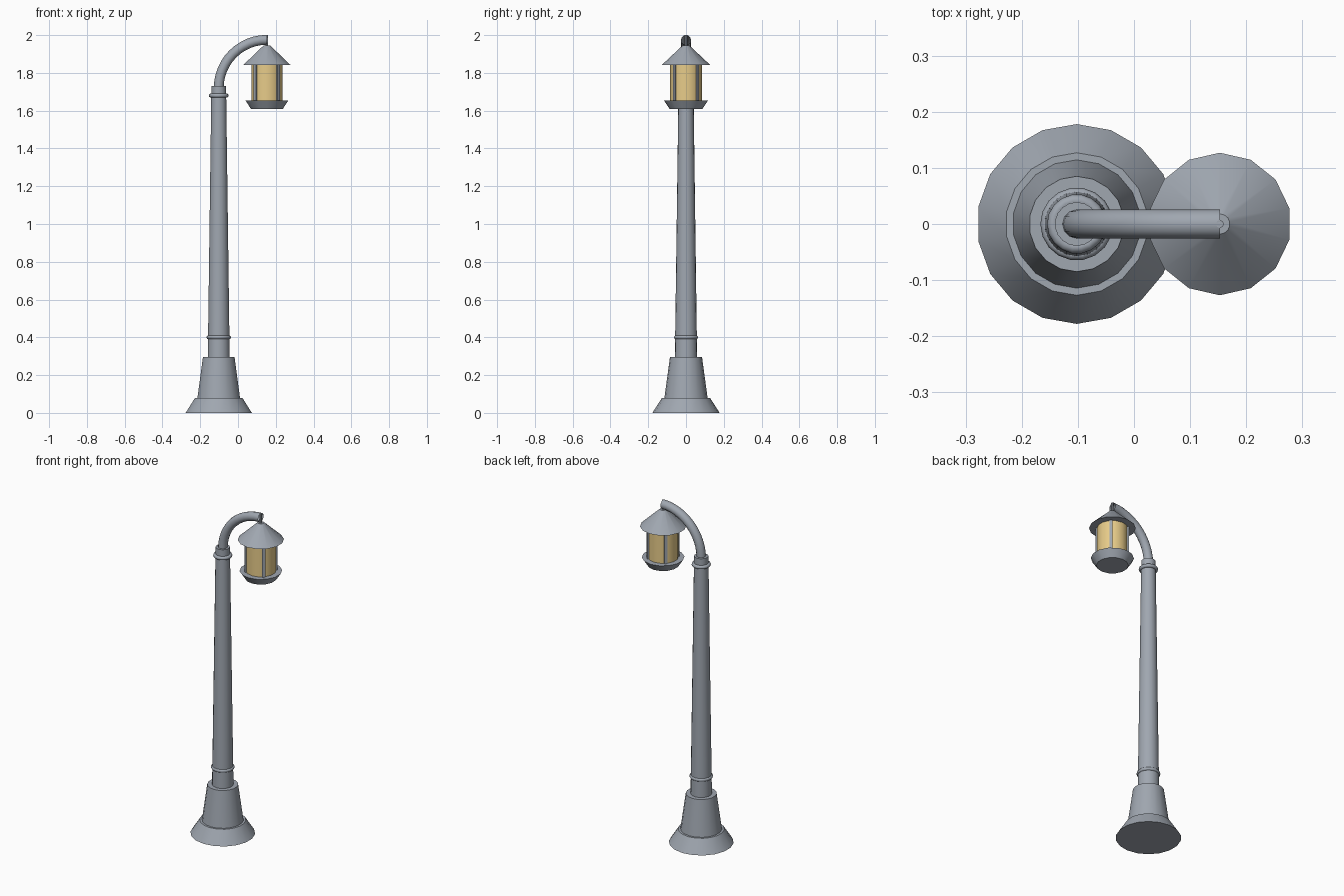
import bpy, bmesh
from math import pi, cos, sin, radians
from mathutils import Vector, Matrix

if "Cube" in bpy.data.objects:
    bpy.data.objects.remove(bpy.data.objects["Cube"])

POLE_X, LAMP_X = -0.102, 0.153


def material(name, color):
    mat = bpy.data.materials.new(name)
    mat.diffuse_color = color
    mat.use_nodes = True
    mat.node_tree.nodes["Principled BSDF"].inputs["Base Color"].default_value = mat.diffuse_color
    return mat


metal = material("painted_metal", (0.35, 0.385, 0.435, 1))
glass = material("warm_glass", (0.8, 0.6, 0.25, 1))


def finish(name, bm, mat=metal):
    bmesh.ops.recalc_face_normals(bm, faces=bm.faces)
    me = bpy.data.meshes.new(name)
    bm.to_mesh(me)
    bm.free()
    ob = bpy.data.objects.new(name, me)
    bpy.context.collection.objects.link(ob)
    me.materials.append(mat)
    bpy.ops.object.select_all(action='DESELECT')
    ob.select_set(True)
    bpy.context.view_layer.objects.active = ob
    bpy.ops.object.shade_smooth_by_angle(angle=radians(35))


def lathe(name, x, profile, sides, mat=metal):
    """Closed solid from (radius, z) pairs, with a corner on the y axis."""
    bm = bmesh.new()
    rings = [[bm.verts.new((x + r * cos(pi / 2 + 2 * pi * i / sides),
                            r * sin(pi / 2 + 2 * pi * i / sides), z))
              for i in range(sides)] for r, z in profile]
    for a, b in zip(rings, rings[1:]):
        for i in range(sides):
            j = (i + 1) % sides
            bm.faces.new((a[i], a[j], b[j], b[i]))
    bm.faces.new(rings[0][::-1])
    bm.faces.new(rings[-1])
    finish(name, bm, mat)


def ring(name, x, z, major, minor):
    bpy.ops.mesh.primitive_torus_add(location=(x, 0, z), major_radius=major,
                                     minor_radius=minor, major_segments=18,
                                     minor_segments=8)
    ob = bpy.context.object
    ob.name = name
    ob.data.materials.append(metal)
    bpy.ops.object.shade_smooth()


# Stepped base and tapered pole
lathe("base_foot", POLE_X, [(0.178, 0), (0.127, 0.08)], 18)
lathe("base_pedestal", POLE_X, [(0.115, 0.075), (0.085, 0.295)], 18)
lathe("pole", POLE_X, [(0.059, 0.28), (0.04, 1.69)], 18)
ring("lower_pole_ring", POLE_X, 0.4, 0.055, 0.01)
ring("upper_pole_ring", POLE_X, 1.68, 0.042, 0.011)
lathe("pole_collar", POLE_X, [(0.039, 1.68), (0.039, 1.73)], 18)

# Quarter-circle arm: an open tube swept from a round section
bm = bmesh.new()
bmesh.ops.create_circle(bm, segments=12, radius=0.026,
                        matrix=Matrix.Translation((POLE_X, 0, 1.72)))
bmesh.ops.spin(bm, geom=bm.edges[:] + bm.verts[:],
               cent=Vector((LAMP_X, 0, 1.72)), axis=Vector((0, 1, 0)),
               angle=pi / 2, steps=12, use_duplicate=False)
finish("arm", bm)

# Hanging lantern
lathe("hanger_rod", LAMP_X, [(0.007, 1.93), (0.007, 2.0)], 8)
lathe("lantern_roof", LAMP_X, [(0.127, 1.843), (0.018, 1.945)], 14)
lathe("lantern_glass", LAMP_X, [(0.084, 1.64), (0.084, 1.85)], 14, glass)
lathe("lantern_tray", LAMP_X, [(0.087, 1.61), (0.117, 1.655)], 14)

# Four frame bars around the glass
for k in range(4):
    a = pi / 4 + k * pi / 2
    bm = bmesh.new()
    bmesh.ops.create_cube(bm, size=1, matrix=(
        Matrix.Translation((LAMP_X, 0, 1.749)) @ Matrix.Rotation(a, 4, 'Z')
        @ Matrix.Translation((0.081, 0, 0)) @ Matrix.Diagonal((0.018, 0.018, 0.196, 1))))
    finish(f"lantern_bar_{k + 1}", bm)
